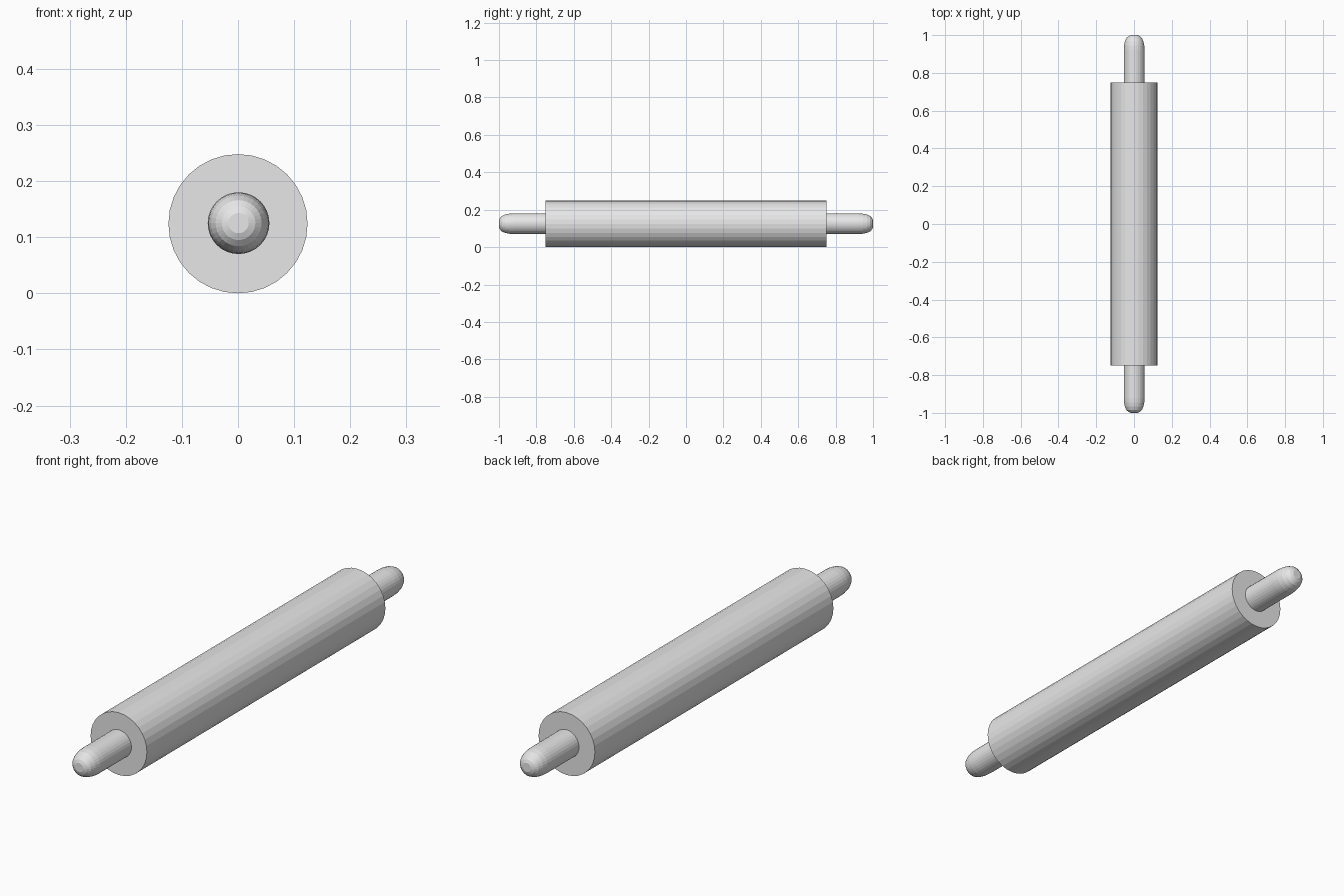
import bpy
import bmesh
from math import cos, sin, tau

SIDES = 32
BODY_RADIUS = 0.124
BODY_END = 0.75

cube = bpy.data.objects.get("Cube")
if cube:
    bpy.data.objects.remove(cube, do_unlink=True)

# Plain grey used on every part
grey = bpy.data.materials.new("plain_grey")
grey.use_nodes = True
colour = (0.8, 0.8, 0.8, 1)
grey.diffuse_color = colour
grey.node_tree.nodes["Principled BSDF"].inputs["Base Color"].default_value = colour


def lathe(name, profile, centre):
    """Turn (radius, y) rings about the y axis and cap both ends."""
    bm = bmesh.new()
    rings = []
    for radius, y in profile:
        angles = [tau * i / SIDES for i in range(SIDES)]
        rings.append([bm.verts.new((radius * cos(a), y, radius * sin(a))) for a in angles])
    for a, b in zip(rings, rings[1:]):
        for i in range(SIDES):
            j = (i + 1) % SIDES
            bm.faces.new((a[i], a[j], b[j], b[i]))
    bm.faces.new(rings[0])
    bm.faces.new(rings[-1])
    bmesh.ops.recalc_face_normals(bm, faces=bm.faces)
    mesh = bpy.data.meshes.new(name)
    bm.to_mesh(mesh)
    bm.free()
    mesh.materials.append(grey)
    obj = bpy.data.objects.new(name, mesh)
    obj.location = centre
    bpy.context.collection.objects.link(obj)
    return obj


# Main roller with square-cut ends
lathe("roller", [(BODY_RADIUS, -BODY_END), (BODY_RADIUS, BODY_END)], (0, 0, BODY_RADIUS))

# Round-nosed handles, seated slightly inside the roller
handle = [(0.055, BODY_END - 0.02), (0.055, 0.92), (0.0535, 0.945), (0.049, 0.967),
          (0.041, 0.985), (0.03, 0.995), (0.018, 1.0)]
for name, side in (("front_handle", -1), ("back_handle", 1)):
    lathe(name, [(r, side * y) for r, y in handle], (0.001, 0, 0.125))
